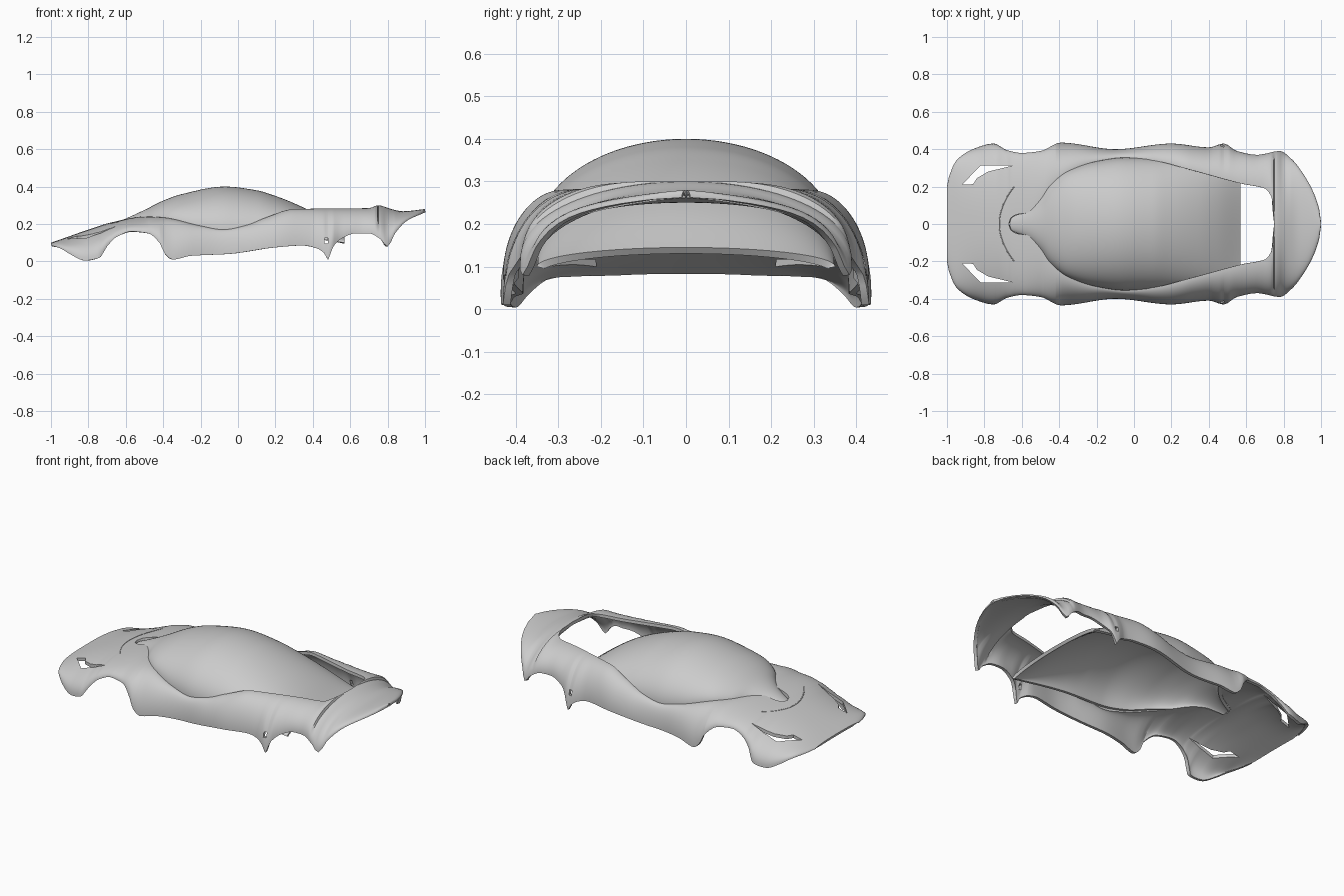
import bpy, bmesh, math
from mathutils import Vector

if "Cube" in bpy.data.objects:
    bpy.data.objects.remove(bpy.data.objects["Cube"])

paint = bpy.data.materials.new("body_grey")
paint.use_nodes = True
GREY = (0.6, 0.6, 0.6, 1)
paint.diffuse_color = GREY
paint.node_tree.nodes["Principled BSDF"].inputs["Base Color"].default_value = GREY


def smooth_line(points):
    """Return a function that passes smoothly through the points without overshoot."""
    xs, ys = zip(*points)
    last = len(xs) - 1
    steps = [(ys[i + 1] - ys[i]) / (xs[i + 1] - xs[i]) for i in range(last)]
    slopes = [steps[0]]
    for a, b in zip(steps, steps[1:]):
        slopes.append(2 * a * b / (a + b) if a * b > 0 else 0)
    slopes.append(steps[-1])

    def value(x):
        if x <= xs[0]:
            return ys[0]
        if x >= xs[last]:
            return ys[last]
        i = max(k for k in range(last) if xs[k] <= x)
        width = xs[i + 1] - xs[i]
        t = (x - xs[i]) / width
        s = 1 - t
        return (ys[i] * s * s * (1 + 2 * t) + ys[i + 1] * t * t * (3 - 2 * t)
                + width * t * s * (slopes[i] * s - slopes[i + 1] * t))
    return value


# Lower edge of the body with both wheel arches, seen from the side
sill = [(-1, .085), (-.95, .07), (-.9, .04), (-.82, .005), (-.74, .02), (-.7, .08),
        (-.65, .13), (-.57, .16), (-.48, .15), (-.42, .1), (-.39, .04), (-.35, .01),
        (-.25, .03), (-.05, .04), (.2, .075), (.35, .085), (.42, .07), (.46, .045),
        (.48, .01), (.51, .08), (.55, .12), (.63, .15), (.7, .15), (.76, .12),
        (.8, .08), (.84, .15), (.9, .215), (1, .262)]
# Half width of the body, seen from above
flank = [(-1, .2), (-.99, .25), (-.95, .34), (-.85, .405), (-.75, .43), (-.68, .395),
         (-.6, .38), (-.5, .39), (-.39, .435), (-.1, .4), (.2, .43), (.4, .41),
         (.48, .43), (.55, .39), (.66, .37), (.78, .39), (.85, .34), (.9, .275),
         (.95, .19), (.99, .08), (1, .01)]
# Height of the upper edge or centre line
crest = [(-1, .1), (-.9, .135), (-.8, .17), (-.67, .21), (-.5, .24), (-.4, .235),
         (-.2, .19), (-.08, .17), (.05, .195), (.15, .235), (.3, .28), (.7, .285),
         (.75, .3), (.82, .28), (.88, .268), (1, .28)]
# Half width of the cockpit and engine opening
opening = [(-.67, 0), (-.66, .03), (-.63, .05), (-.57, .06), (-.5, .12), (-.45, .2),
           (-.35, .28), (-.2, .335), (-.05, .355), (.1, .34), (.3, .29), (.58, .215),
           (.7, .19), (.73, .155), (.745, .1), (.75, 0)]
# Canopy roof line, half width and rim height
roof = [(-.66, .203), (-.58, .238), (-.5, .275), (-.4, .325), (-.3, .36), (-.07, .4),
        (.1, .38), (.2, .35), (.35, .288), (.45, .232), (.57, .145)]
canopy_width = [(-.66, .035), (-.57, .075), (-.5, .14), (-.45, .21), (-.35, .285),
                (-.2, .335), (-.05, .355), (.2, .35), (.57, .35)]
canopy_rim = [(-.66, .19), (-.5, .22), (-.4, .22), (-.2, .18), (-.08, .165),
              (.2, .15), (.57, .1)]

sill_z, flank_y, crest_z = map(smooth_line, (sill, flank, crest))
opening_y = smooth_line(opening)
roof_z, canopy_y, rim_z = map(smooth_line, (roof, canopy_width, canopy_rim))


def arc(outer, inner, low, high, t, power):
    """Point on a rounded quarter arc from the lower outer edge to the upper inner edge."""
    a = t * math.pi / 2
    return (inner + (outer - inner) * max(math.cos(a), 0) ** power,
            low + (high - low) * math.sin(a) ** power)


def body_point(x, t):
    power = 1 - .15 * min(1, max(0, (-.5 - x) / .2))
    y, z = arc(flank_y(x), opening_y(x), sill_z(x), crest_z(x), t, power)
    return Vector((x, y, z))


def canopy_point(x, t):
    y, z = arc(canopy_y(x), 0, rim_z(x), roof_z(x), t, 1)
    return Vector((x, y, z))


def apply_all(obj):
    """Bake the modifiers into the mesh."""
    graph = bpy.context.evaluated_depsgraph_get()
    mesh = bpy.data.meshes.new_from_object(obj.evaluated_get(graph))
    obj.modifiers.clear()
    obj.data = mesh


def make_object(name, bm):
    mesh = bpy.data.meshes.new(name)
    bm.to_mesh(mesh)
    bm.free()
    mesh.materials.append(paint)
    obj = bpy.data.objects.new(name, mesh)
    bpy.context.collection.objects.link(obj)
    return obj


def shell(name, stations, point, rows, thickness):
    """Loft one side through the stations, mirror it and give it thickness."""
    bm = bmesh.new()
    grid = [[bm.verts.new(point(x, j / rows)) for j in range(rows + 1)] for x in stations]
    for a, b in zip(grid, grid[1:]):
        for j in range(rows):
            bm.faces.new((a[j], a[j + 1], b[j + 1], b[j]))
    obj = make_object(name, bm)
    mirror = obj.modifiers.new("mirror", 'MIRROR')
    mirror.use_axis = (False, True, False)
    mirror.merge_threshold = .0005
    solid = obj.modifiers.new("thickness", 'SOLIDIFY')
    solid.thickness = thickness
    solid.offset = -1
    return obj


def prism(name, outline, low, high, side):
    """Upright cutter with the given plan outline."""
    bm = bmesh.new()
    base = bm.faces.new([bm.verts.new((x, y * side, low)) for x, y in outline])
    top = bmesh.ops.extrude_face_region(bm, geom=[base])["geom"]
    bmesh.ops.translate(bm, vec=(0, 0, high - low),
                        verts=[v for v in top if isinstance(v, bmesh.types.BMVert)])
    bmesh.ops.recalc_face_normals(bm, faces=bm.faces)
    return make_object(name, bm)


def shade(obj):
    bpy.ops.object.select_all(action='DESELECT')
    obj.select_set(True)
    bpy.context.view_layer.objects.active = obj
    bpy.ops.object.shade_smooth_by_angle(angle=math.radians(40))


# Body shell and canopy
even = [-1 + i / 60 for i in range(121)]
keys = [x for x, _ in sill + flank + opening]
stations = []
for x in sorted(even + keys):
    if not stations or x - stations[-1] > .003:
        stations.append(x)
body = shell("body_shell", stations, body_point, 24, .018)
canopy = shell("canopy", [-.66 + 1.23 * i / 80 for i in range(81)], canopy_point, 24, .018)

# Headlight openings and side vents
headlight = [(-.92, .21), (-.86, .213), (-.84, .245), (-.78, .28), (-.65, .312), (-.82, .312)]
vent = [(.458, .3), (.476, .3), (.484, .5), (.466, .5)]
cutters = []
for side in (1, -1):
    cutters.append(prism("headlight_cutter", headlight, -.1, .5, side))
    cutters.append(prism("vent_cutter", vent, .095, .125, side))
for cutter in cutters:
    cut = body.modifiers.new("cut", 'BOOLEAN')
    cut.operation = 'DIFFERENCE'
    cut.solver = 'EXACT'
    cut.object = cutter
apply_all(body)
apply_all(canopy)
for cutter in cutters:
    bpy.data.objects.remove(cutter)
shade(body)
shade(canopy)


# Raised lip across the hood in front of the canopy
def hood_point(y):
    x = -.72 + 2 * y * y
    t = min((k / 200 for k in range(201)), key=lambda k: abs(body_point(x, k).y - abs(y)))
    return (x, y, body_point(x, t).z - .001)


curve = bpy.data.curves.new("hood_lip", 'CURVE')
curve.dimensions = '3D'
curve.bevel_depth = .003
curve.bevel_resolution = 2
line = curve.splines.new('POLY')
line.points.add(24)
for i, p in enumerate(line.points):
    p.co = (*hood_point(-.2 + i / 60), 1)
curve.materials.append(paint)
bpy.context.collection.objects.link(bpy.data.objects.new("hood_lip", curve))
